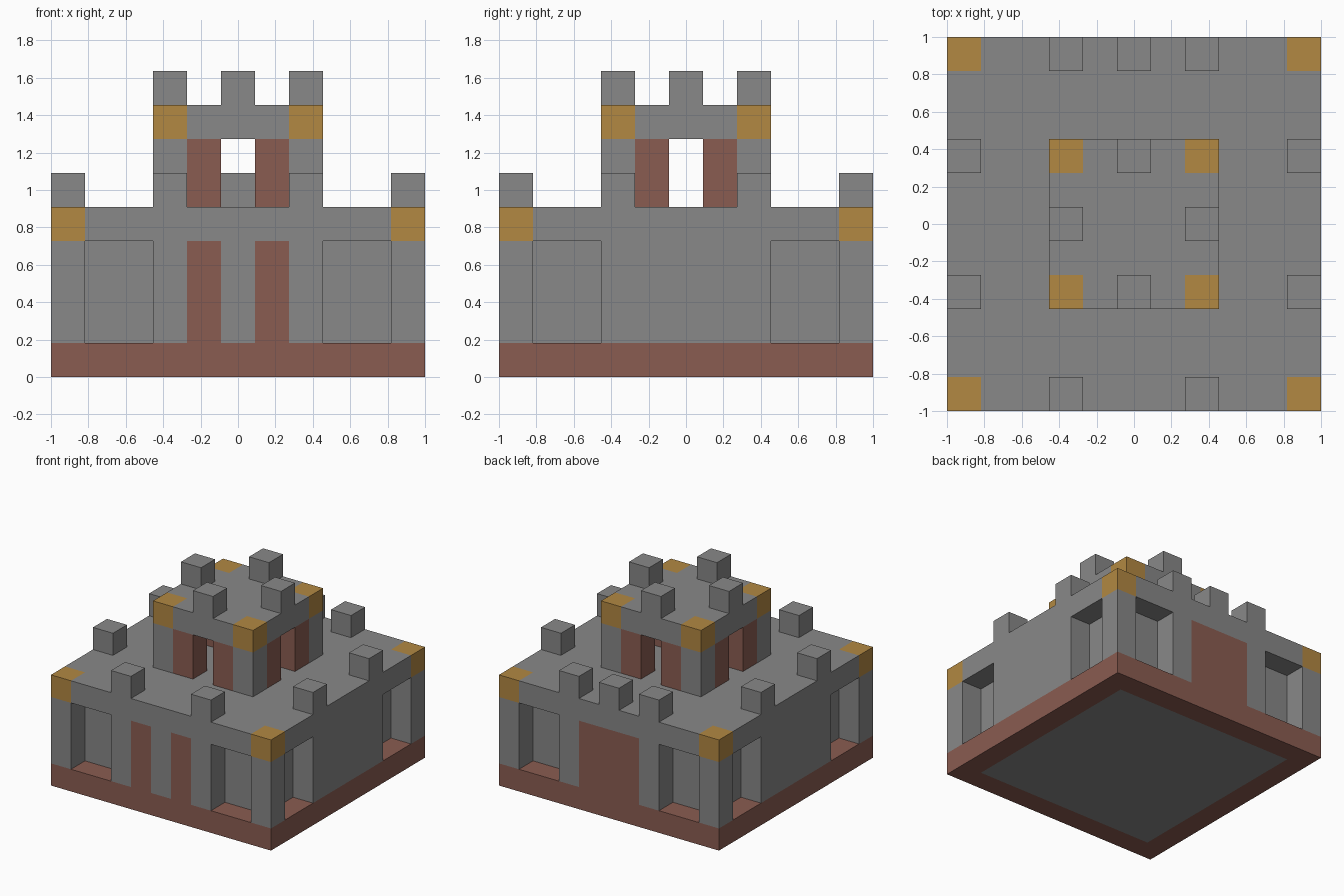
import bpy
import bmesh
from mathutils import Vector

if "Cube" in bpy.data.objects:
    bpy.data.objects.remove(bpy.data.objects["Cube"], do_unlink=True)

U = 2 / 11          # one block
HALF = 5.5          # half the castle width in blocks


def material(name, rgb):
    linear = [((c / 255 + 0.055) / 1.055) ** 2.4 for c in rgb]
    m = bpy.data.materials.new(name)
    m.use_nodes = True
    m.diffuse_color = (*linear, 1)
    bsdf = m.node_tree.nodes["Principled BSDF"]
    bsdf.inputs["Base Color"].default_value = (*linear, 1)
    bsdf.inputs["Roughness"].default_value = 0.9
    return m


STONE = material("grey stone", (136, 136, 136))
BRICK = material("red brown brick", (138, 92, 81))
GOLD = material("gold", (178, 136, 66))


def box_mesh(lo, hi):
    """Box between two corners given in blocks from the centre."""
    lo, hi = Vector(lo) * U, Vector(hi) * U
    bm = bmesh.new()
    bmesh.ops.create_cube(bm, size=1)
    for v in bm.verts:
        v.co = [(a + b) / 2 + c * (b - a) for a, b, c in zip(lo, hi, v.co)]
    return bm


def finish(bm, name, *mats):
    mesh = bpy.data.meshes.new(name)
    bm.to_mesh(mesh)
    bm.free()
    for m in mats:
        mesh.materials.append(m)
    obj = bpy.data.objects.new(name, mesh)
    bpy.context.collection.objects.link(obj)
    return obj


def box(name, lo, hi, mat):
    return finish(box_mesh(lo, hi), name, mat)


def slab(name, half, z0, z1, mats, rule):
    """Square slab cut one block in from each edge; rule picks the colour."""
    bm = box_mesh((-half, -half, z0), (half, half, z1))
    inner = (half - 1) * U
    for axis in (Vector((1, 0, 0)), Vector((0, 1, 0))):
        for s in (-1, 1):
            geom = bm.verts[:] + bm.edges[:] + bm.faces[:]
            bmesh.ops.bisect_plane(bm, geom=geom, plane_co=axis * s * inner, plane_no=axis)
    bm.normal_update()
    for f in bm.faces:
        c = f.calc_center_median()
        f.material_index = int(rule(f, abs(c.x) > inner, abs(c.y) > inner))
    return finish(bm, name, *mats)


def on_side(name, side, half, start, end, z0, z1, mat):
    """Block-deep piece on one side of a square, running from start to end."""
    if side in ("front", "back"):
        y = -half if side == "front" else half - 1
        return box(f"{side}_{name}", (start, y, z0), (end, y + 1, z1), mat)
    x = -half if side == "left" else half - 1
    return box(f"{side}_{name}", (x, start, z0), (x + 1, end, z1), mat)


def corners(name, half, z0, z1, mat):
    for x in (-half, half - 1):
        for y in (-half, half - 1):
            box(name, (x, y, z0), (x + 1, y + 1, z1), mat)


def gold_corner(face, outer_x, outer_y):
    return outer_x and outer_y


def underside(face, outer_x, outer_y):
    return face.normal.z < -0.5 and not (outer_x or outer_y)


SIDES = ("front", "back", "left", "right")

# Base with a stone centre underneath
slab("base", HALF, 0, 1, (BRICK, STONE), underside)

# Keep walls: solid core, corner pillars, recesses left between them
box("keep_core", (-4.5, -4.5, 1), (4.5, 4.5, 4), STONE)
corners("keep_pillar", HALF, 1, 4, STONE)
for side in ("left", "right"):
    on_side("wall", side, HALF, -2.5, 2.5, 1, 4, STONE)
for side in ("front", "back"):
    for x in (-2.5, 1.5):
        on_side("wall_pier", side, HALF, x, x + 1, 1, 4, STONE)
on_side("centre_pier", "front", HALF, -0.5, 0.5, 1, 4, STONE)
for x in (-1.5, 0.5):
    on_side("door", "front", HALF, x, x + 1, 1, 4, BRICK)
on_side("gate", "back", HALF, -1.5, 1.5, 1, 4, BRICK)

# Keep roof and its battlements
slab("keep_roof", HALF, 4, 5, (STONE, GOLD), gold_corner)
for side in SIDES:
    for a in (-2.5, 1.5):
        on_side("battlement", side, HALF, a, a + 1, 5, 6, STONE)
on_side("centre_battlement", "back", HALF, -0.5, 0.5, 5, 6, STONE)

# Hollow tower with an opening in each side
corners("tower_pillar", 2.5, 5, 7, STONE)
for side in SIDES:
    for a in (-1.5, 0.5):
        on_side("tower_panel", side, 2.5, a, a + 1, 5, 7, BRICK)

# Tower roof and its battlements
slab("tower_roof", 2.5, 7, 8, (STONE, GOLD), gold_corner)
for side in SIDES:
    on_side("tower_battlement", side, 2.5, -0.5, 0.5, 8, 9, STONE)
